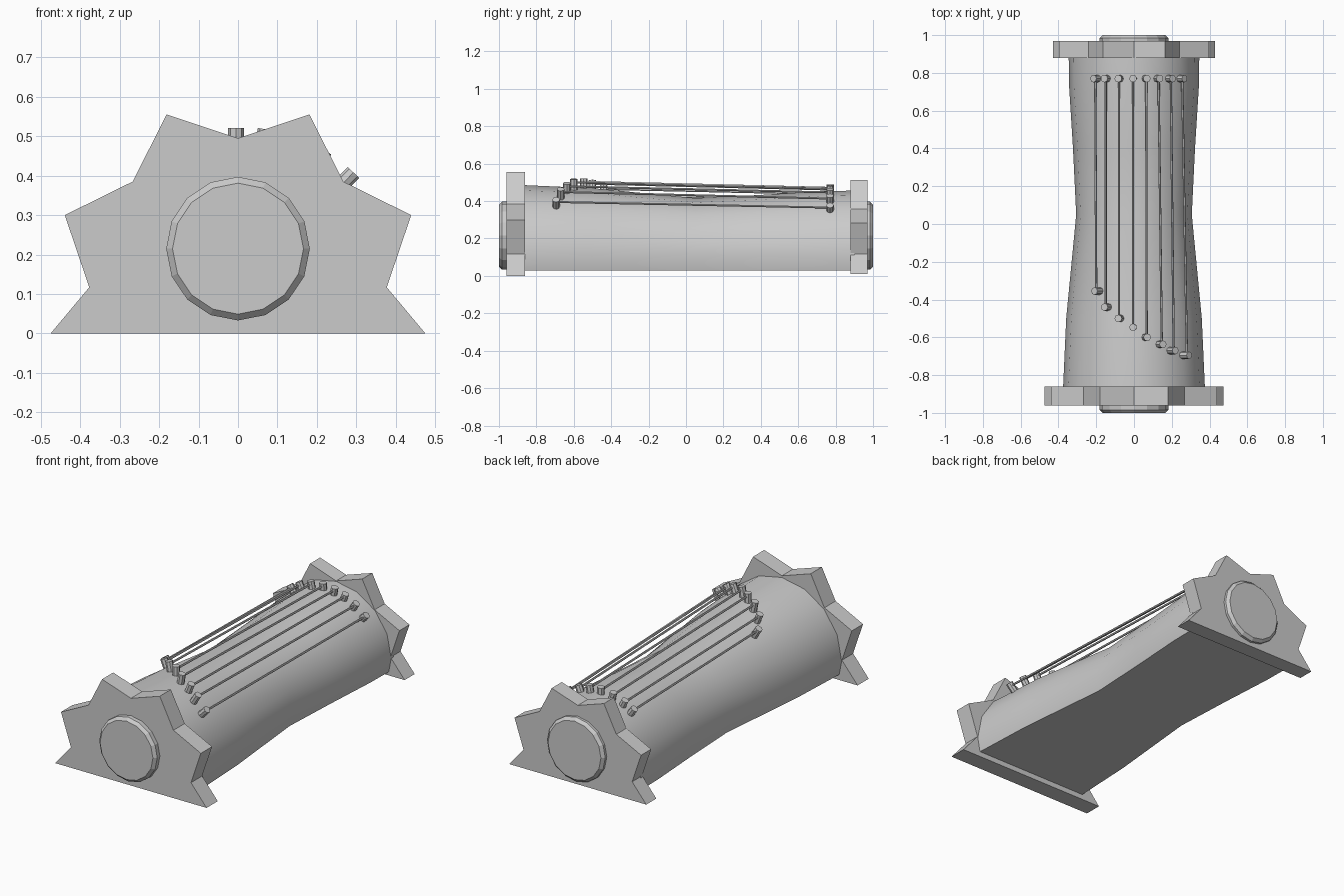
import bpy, bmesh
from math import sin, cos, pi, asin
from mathutils import Vector

if "Cube" in bpy.data.objects:
    bpy.data.objects.remove(bpy.data.objects["Cube"])

AXIS_Z = 0.11  # height of the body's axis


def finish(bm, name, smooth=False):
    bmesh.ops.recalc_face_normals(bm, faces=bm.faces)
    me = bpy.data.meshes.new(name)
    bm.to_mesh(me)
    bm.free()
    ob = bpy.data.objects.new(name, me)
    bpy.context.collection.objects.link(ob)
    if smooth:
        bpy.ops.object.select_all(action='DESELECT')
        ob.select_set(True)
        bpy.context.view_layer.objects.active = ob
        bpy.ops.object.shade_smooth_by_angle(angle=0.6)
    return ob


def loft(bm, rings):
    """Skin a list of closed rings and cap both ends."""
    vs = [[bm.verts.new(p) for p in r] for r in rings]
    n = len(vs[0])
    for a, b in zip(vs, vs[1:]):
        for i in range(n):
            bm.faces.new((a[i], a[(i + 1) % n], b[(i + 1) % n], b[i]))
    bm.faces.new(vs[0])
    bm.faces.new(vs[-1])


def circle(y, r, z, n=16):
    return [(r * sin(2 * pi * i / n), y, z + r * cos(2 * pi * i / n)) for i in range(n)]


def rod(bm, a, b, r, n):
    """Cylinder between two points."""
    a, b = Vector(a), Vector(b)
    q = Vector((0, 0, 1)).rotation_difference(b - a)
    ring = [q @ Vector((r * cos(2 * pi * i / n), r * sin(2 * pi * i / n), 0)) for i in range(n)]
    loft(bm, [[a + v for v in ring], [b + v for v in ring]])


# Waisted half-round body, cut flat underneath
bm = bmesh.new()
waist = [(-0.88, .376), (-0.5, .359), (0.05, .306), (0.4, .323), (0.72, .343), (0.9, .346)]
loft(bm, [circle(y, r, AXIS_Z) for y, r in waist])
cut = bmesh.ops.bisect_plane(bm, geom=bm.verts[:] + bm.edges[:] + bm.faces[:],
                             plane_co=(0, 0, 0.03), plane_no=(0, 0, 1), clear_inner=True)
bmesh.ops.holes_fill(bm, edges=[e for e in bm.edges if e.is_boundary])
finish(bm, "body", True)

# Star-shaped end plates
half = [(.475, 0), (.377, .117), (.439, .3), (.267, .385), (.181, .555)]
star = half + [(0, .495)] + [(-x, z) for x, z in reversed(half)]
for name, y0, y1, s in (("front_plate", -.96, -.86, 1), ("back_plate", .88, .97, .905)):
    bm = bmesh.new()
    loft(bm, [[(x * s, y, AXIS_Z + (z - AXIS_Z) * s) for x, z in star] for y in (y0, y1)])
    finish(bm, name)

# Chamfered round caps
for name, s in (("front_cap", -1), ("back_cap", 1)):
    bm = bmesh.new()
    loft(bm, [circle(s * y, r, .215) for y, r in ((.93, .182), (.984, .182), (1.0, .166))])
    finish(bm, name)

# Pegs standing radially on the body, with a string between each pair
front = [(-.20, -.355), (-.15, -.44), (-.08, -.5), (-.005, -.547),
         (.067, -.6), (.147, -.637), (.21, -.67), (.28, -.695)]
back_x = [-.205, -.15, -.08, -.005, .065, .13, .195, .255]


def radial(x, y, r, mid):
    a = asin(x / mid)
    return (r * sin(a), y, AXIS_Z + r * cos(a))


def body_radius(y):
    for (a, ra), (b, rb) in zip(waist, waist[1:]):
        if a <= y <= b:
            return ra + (rb - ra) * (y - a) / (b - a)


pegs, strings = bmesh.new(), bmesh.new()
for (fx, fy), bx in zip(front, back_x):
    ends = []
    for x, y in ((fx, fy), (bx, .77)):
        r = body_radius(y)
        top = r + (.05 if y < 0 else .035)
        mid = top - .018
        rod(pegs, radial(x, y, r - .02, mid), radial(x, y, top, mid), .02, 8)
        ends.append(radial(x, y, mid, mid))
    rod(strings, *ends, .006, 6)
finish(pegs, "string_pegs")
finish(strings, "strings")
